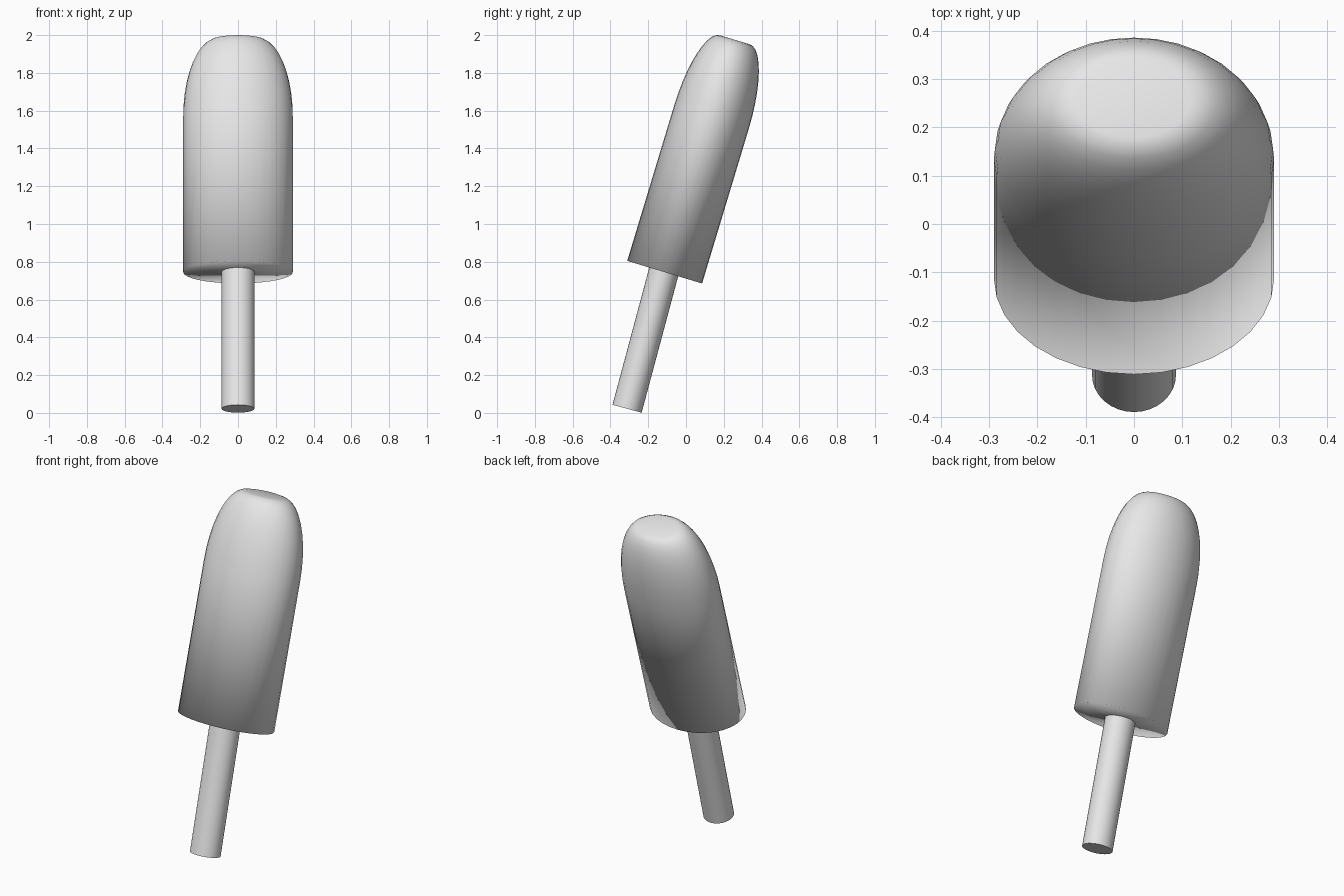
import bpy, bmesh
from math import sin, cos, pi, radians

if "Cube" in bpy.data.objects:
    bpy.data.objects.remove(bpy.data.objects["Cube"], do_unlink=True)

SEGMENTS = 32

grey = bpy.data.materials.new("light_grey")
grey.use_nodes = True
grey.diffuse_color = (0.8, 0.8, 0.8, 1)
grey.node_tree.nodes["Principled BSDF"].inputs["Base Color"].default_value = (0.8, 0.8, 0.8, 1)


def oval_solid(name, profile, half_x, half_y, base, tilt):
    """Closed oval solid from (radius factor, height) pairs, leaning back by tilt degrees."""
    bm = bmesh.new()
    rings = []
    for r, h in profile:
        rings.append([bm.verts.new((half_x * r * cos(2 * pi * i / SEGMENTS),
                                    half_y * r * sin(2 * pi * i / SEGMENTS), h))
                      for i in range(SEGMENTS)])
    for low, high in zip(rings, rings[1:]):
        for i in range(SEGMENTS):
            j = (i + 1) % SEGMENTS
            bm.faces.new((low[i], low[j], high[j], high[i]))
    bm.faces.new(rings[0][::-1])
    bm.faces.new(rings[-1])
    mesh = bpy.data.meshes.new(name)
    bm.to_mesh(mesh)
    bm.free()
    mesh.materials.append(grey)
    obj = bpy.data.objects.new(name, mesh)
    obj.location = base
    obj.rotation_euler.x = radians(-tilt)
    bpy.context.collection.objects.link(obj)
    bpy.ops.object.select_all(action='DESELECT')
    obj.select_set(True)
    bpy.context.view_layer.objects.active = obj
    return obj


# Frozen block: straight oval sides, rounded shoulder and a small flat top
SHOULDER, SHOULDER_HEIGHT, STEPS = 0.86, 0.425, 10
profile = [(1, 0)]
for k in range(STEPS + 1):
    t = k / STEPS * pi / 2
    profile.append((0.4 + 0.6 * cos(t), SHOULDER + SHOULDER_HEIGHT * sin(t)))
oval_solid("ice_block", profile, 0.29, 0.207, (0, -0.113, 0.745), 16.8)
bpy.ops.object.shade_smooth()

# Stick: plain rod pushed a little way into the block
oval_solid("stick", [(1, 0), (1, 0.8)], 0.087, 0.08, (0, -0.312, 0.022), 15)
bpy.ops.object.shade_smooth_by_angle(angle=radians(30))
